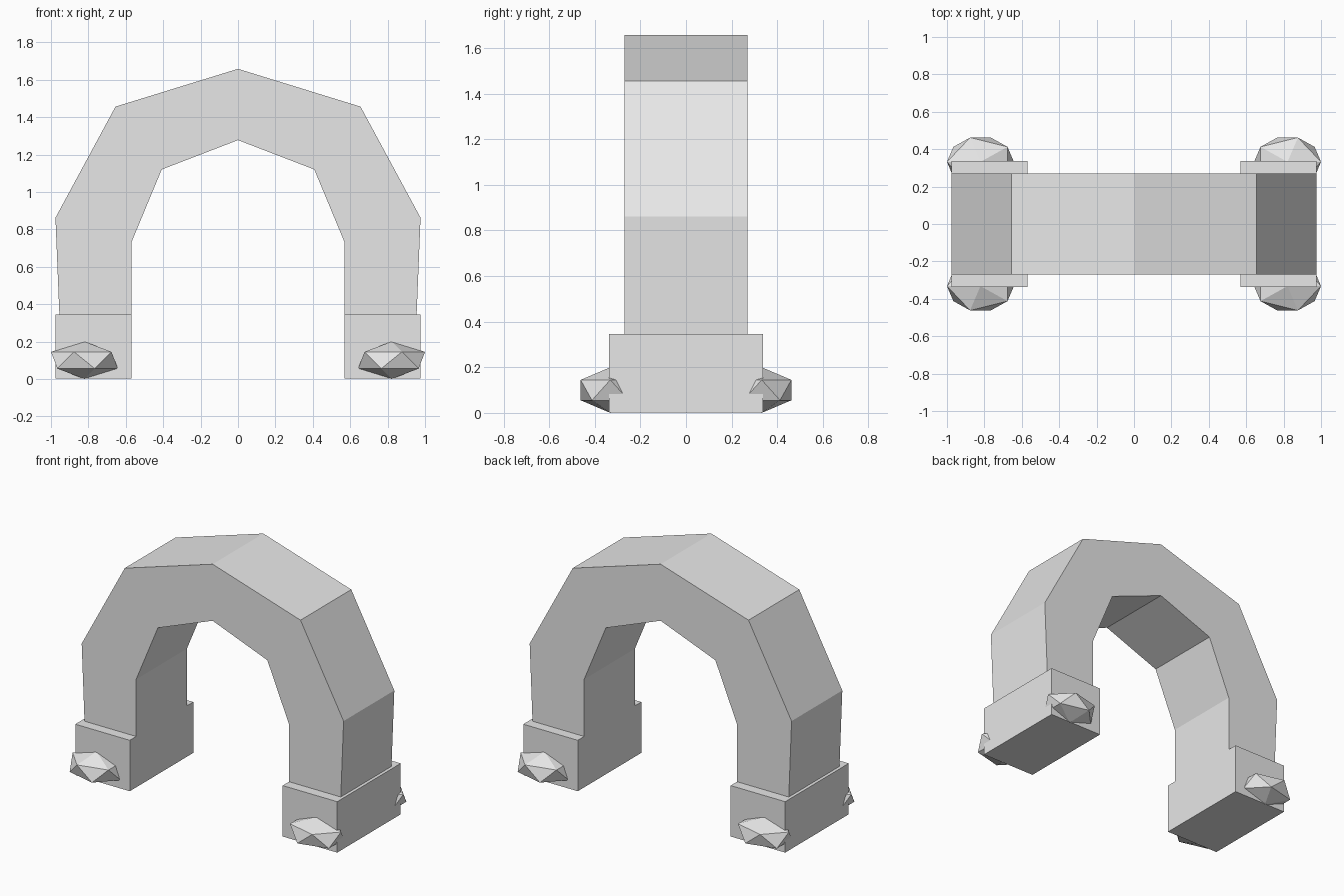
import bpy
import bmesh

cube = bpy.data.objects.get("Cube")
if cube:
    bpy.data.objects.remove(cube, do_unlink=True)

stone = bpy.data.materials.new("light_grey_stone")
stone.use_nodes = True
GREY = (0.8, 0.8, 0.8, 1)
stone.diffuse_color = GREY
stone.node_tree.nodes["Principled BSDF"].inputs["Base Color"].default_value = GREY


def finish(name, bm):
    """Turn a bmesh into a flat-shaded stone object."""
    bmesh.ops.recalc_face_normals(bm, faces=bm.faces)
    mesh = bpy.data.meshes.new(name)
    bm.to_mesh(mesh)
    bm.free()
    mesh.materials.append(stone)
    obj = bpy.data.objects.new(name, mesh)
    bpy.context.collection.objects.link(obj)
    return obj


# Arch: half profiles from foot to crown, mirrored and extruded in depth
OUTER = [(0.955, 0.345), (0.976, 0.862), (0.655, 1.456), (0, 1.658)]
INNER = [(0.57, 0.345), (0.57, 0.73), (0.408, 1.12), (0, 1.277)]
DEPTH = 0.27


def full(half):
    return half + [(-x, z) for x, z in reversed(half[:-1])]


bm = bmesh.new()
rows = [[bm.verts.new((x, y, z)) for x, z in full(half)]
        for half, y in ((OUTER, -DEPTH), (OUTER, DEPTH), (INNER, DEPTH), (INNER, -DEPTH))]
for a, b in zip(rows, rows[1:] + rows[:1]):
    for i in range(len(a) - 1):
        bm.faces.new((a[i], a[i + 1], b[i + 1], b[i]))
for end in (0, -1):
    bm.faces.new([row[end] for row in rows])
finish("arch", bm)

for side, sx in (("left", 1), ("right", -1)):
    # Plinth under each leg
    bm = bmesh.new()
    bmesh.ops.create_cube(bm, size=1)
    bmesh.ops.scale(bm, vec=(0.406, 0.676, 0.343), verts=bm.verts)
    bmesh.ops.translate(bm, vec=(sx * 0.773, 0, 0.1735), verts=bm.verts)
    finish(side + "_plinth", bm)

    # Squashed boulders at the front and back of each plinth
    for end, sy in (("front", -1), ("back", 1)):
        bm = bmesh.new()
        bmesh.ops.create_icosphere(bm, subdivisions=1, radius=1)
        # Turn the pointed upper corner towards the outside
        high = [v for v in bm.verts if 0.2 < v.co.z < 0.9 and abs(v.co.y) < 0.01]
        flip = sx if high and high[0].co.x > 0 else -sx
        bmesh.ops.scale(bm, vec=(flip * 0.2, 0.153, 0.1), verts=bm.verts)
        bmesh.ops.translate(bm, vec=(sx * 0.821, sy * 0.332, 0.1), verts=bm.verts)
        finish(f"{end}_{side}_boulder", bm)
